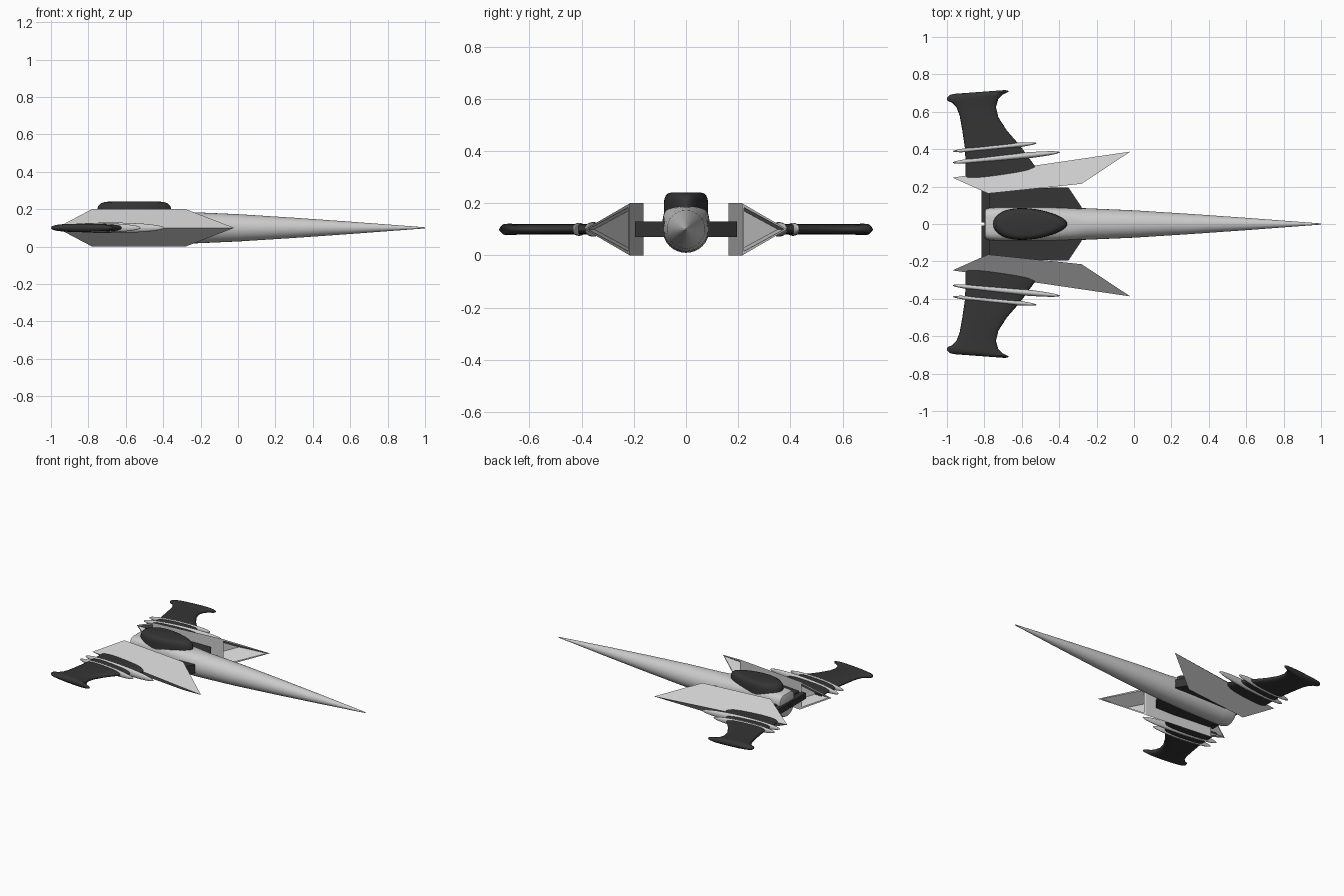
import bpy, bmesh, math
from mathutils import Vector

if "Cube" in bpy.data.objects:
    bpy.data.objects.remove(bpy.data.objects["Cube"])

ZC = 0.1
dark = bpy.data.materials.new("dark_grey")
dark.diffuse_color = (0.035, 0.035, 0.035, 1)
dark.use_nodes = True
dark.node_tree.nodes["Principled BSDF"].inputs["Base Color"].default_value = dark.diffuse_color


def finish(bm, name, mat=None, mirror=False, smooth=None):
    bmesh.ops.recalc_face_normals(bm, faces=bm.faces[:])
    me = bpy.data.meshes.new(name)
    bm.to_mesh(me)
    bm.free()
    ob = bpy.data.objects.new(name, me)
    bpy.context.collection.objects.link(ob)
    if mat:
        me.materials.append(mat)
    if smooth:
        bpy.ops.object.select_all(action='DESELECT')
        ob.select_set(True)
        bpy.context.view_layer.objects.active = ob
        bpy.ops.object.shade_smooth_by_angle(angle=math.radians(smooth))
    if mirror:
        m = ob.modifiers.new("mirror", 'MIRROR')
        m.use_axis = (False, True, False)
    return ob


def loft(rings):
    bm = bmesh.new()
    vs = [[bm.verts.new(p) for p in r] for r in rings]
    n = len(vs[0])
    for a, b in zip(vs, vs[1:]):
        for i in range(n):
            bm.faces.new((a[i], a[(i + 1) % n], b[(i + 1) % n], b[i]))
    bm.faces.new(vs[0])
    bm.faces.new(vs[-1])
    return bm


def super_pt(t, n):
    c, s = math.cos(t), math.sin(t)
    return (math.copysign(abs(c) ** (2 / n), c), math.copysign(abs(s) ** (2 / n), s))


def hollow(bm, face, rim, depth):
    # inset a face and push it inwards
    bm.normal_update()
    bmesh.ops.inset_individual(bm, faces=[face], thickness=rim)
    bmesh.ops.inset_individual(bm, faces=[face], thickness=0.0005)
    bmesh.ops.translate(bm, verts=face.verts[:], vec=depth)


# fuselage: long needle, squared off on top at the tail
rings = []
for x, r, n in [(-0.8, .07, 4), (-0.795, .08, 4), (-0.77, .087, 4), (-0.7, .09, 4), (-0.5, .09, 3.6),
                (-0.36, .087, 2.6), (-0.25, .084, 2), (0, .073, 2), (0.3, .054, 2),
                (0.6, .033, 2), (0.8, .018, 2), (1, .003, 2)]:
    ring = []
    for i in range(32):
        t = 2 * math.pi * i / 32
        a, b = super_pt(t, n if math.sin(t) > 0.01 else 2)
        ring.append((x, r * a, ZC + r * b))
    rings.append(ring)
finish(loft(rings), "fuselage", smooth=40)

# canopy: egg-shaped plan with a rounded top
rings = []
for z, s in [(0.15, 1), (0.2, 1), (0.218, .97), (0.231, .9), (0.238, .8), (0.241, .65)]:
    ring = []
    for i in range(40):
        t = 2 * math.pi * i / 40
        c = math.cos(t)
        w = 0.083 * (1 - 0.25 * c)
        ring.append((-0.555 + 0.198 * c * s, w * math.sin(t) * s, z))
    rings.append(ring)
finish(loft(rings), "canopy", dark, smooth=50)

# inner wing with recessed intake
plan = [(-.775, 0), (-.775, .19), (-.35, .195), (-.28, .09), (-.28, 0)]
bm = loft([[(x, y, z) for x, y in plan] for z in (.07, .13)])
bm.normal_update()
intake = max(bm.faces, key=lambda f: f.normal.dot(Vector((.83, .55, 0))))
hollow(bm, intake, .012, Vector((-.04, 0, 0)))
finish(bm, "inner_wing", dark, mirror=True)

# side pod: swept triangular prism, hollow at both ends
back = [(-.78, .163, .2), (-.97, .248, ZC), (-.78, .163, 0)]
front = [(-.28, .215, .2), (-.02, .387, ZC), (-.28, .215, 0)]
bm = loft([back, front])
bmesh.ops.recalc_face_normals(bm, faces=bm.faces[:])
ends = [f for f in bm.faces if len(f.verts) == 3]
for f, d in zip(ends, (.1, -.2)):
    hollow(bm, f, .02, Vector((d, d * .12, 0)))
finish(bm, "side_pod", mirror=True)

# outer wing: rounded blade given by back and front edge points
rings = []
for xb, yb, xf, yf, h in [(-.9, .24, -.5, .28, .02), (-.9, .255, -.53, .31, .02),
                          (-.903, .40, -.61, .42, .02), (-.918, .50, -.68, .50, .02),
                          (-.932, .58, -.725, .57, .02), (-.95, .625, -.738, .625, .02),
                          (-.975, .65, -.725, .67, .021), (-.998, .658, -.70, .693, .022),
                          (-1, .675, -.67, .708, .021), (-.985, .69, -.675, .714, .012),
                          (-.96, .696, -.69, .716, .004)]:
    ring = []
    for i in range(24):
        a, b = super_pt(2 * math.pi * i / 24, 2.6)
        k = (a + 1) / 2
        ring.append((xb + (xf - xb) * k, yb + (yf - yb) * k, ZC + h * b))
    rings.append(ring)
finish(loft(rings), "outer_wing", dark, mirror=True, smooth=50)

# slim spindles wrapped around the wing
for name, p, q, w, h in [("inner_spindle", (-.97, .328), (-.395, .384), .018, .028),
                         ("outer_spindle", (-.97, .388), (-.52, .432), .015, .025)]:
    bm = bmesh.new()
    bmesh.ops.create_uvsphere(bm, u_segments=24, v_segments=14, radius=1)
    p, q = Vector((*p, ZC)), Vector((*q, ZC))
    axis = (q - p) / 2
    side = Vector((-axis.y, axis.x, 0)).normalized()
    for v in bm.verts:
        x, y, z = v.co
        v.co = (p + q) / 2 + axis * z + side * (w * y) + Vector((0, 0, h * x))
    finish(bm, name, mirror=True, smooth=60)
